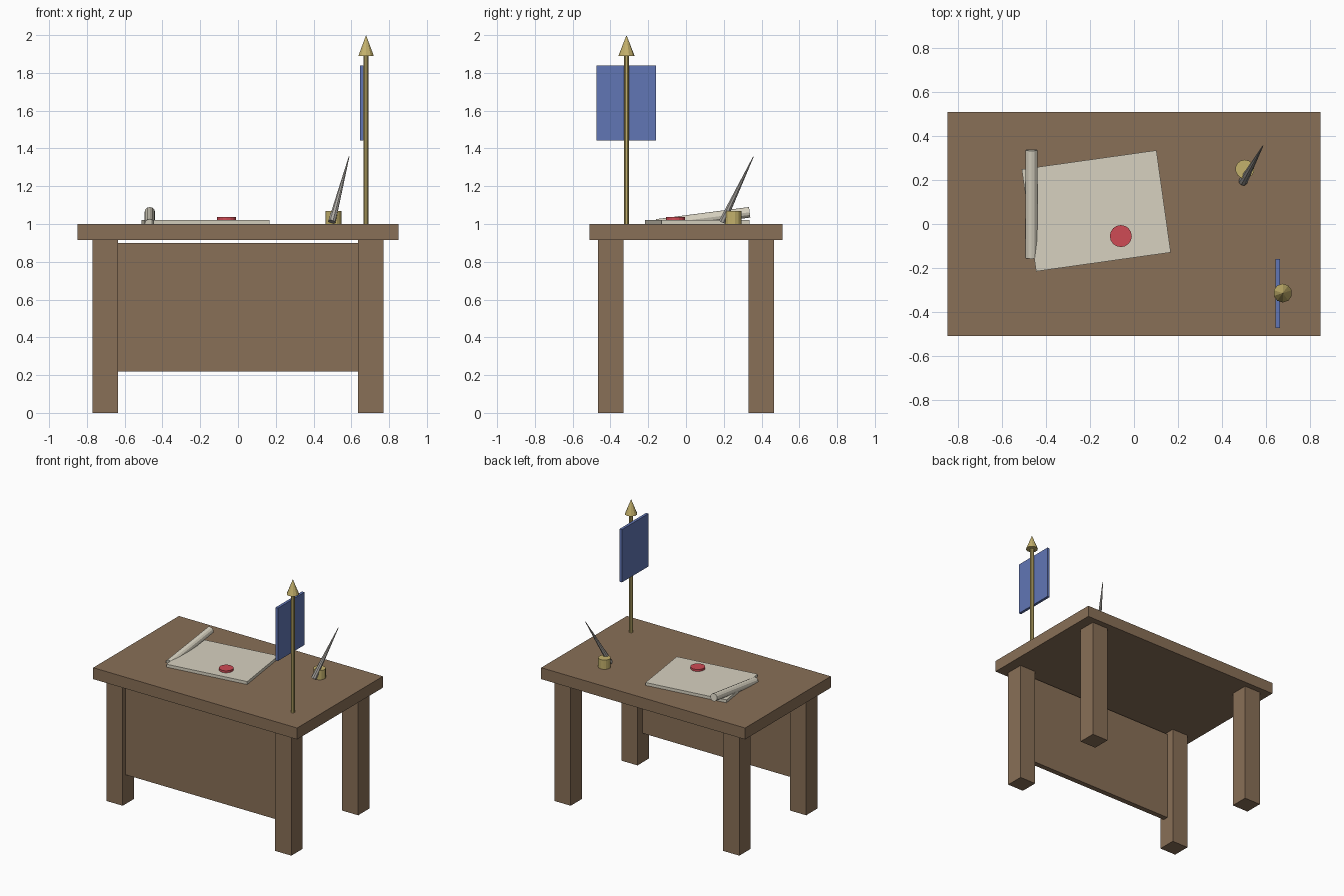
import bpy, math
from mathutils import Vector

if "Cube" in bpy.data.objects:
    bpy.data.objects.remove(bpy.data.objects["Cube"])


def material(name, rgb):
    m = bpy.data.materials.new(name)
    m.diffuse_color = (*rgb, 1)
    m.use_nodes = True
    m.node_tree.nodes["Principled BSDF"].inputs["Base Color"].default_value = m.diffuse_color
    return m


wood = material("wood", (0.25, 0.16, 0.095))
paper = material("paper", (0.68, 0.64, 0.53))
brass = material("brass", (0.55, 0.44, 0.15))
wax = material("wax", (0.62, 0.07, 0.09))
cloth = material("cloth", (0.12, 0.18, 0.46))
feather = material("feather", (0.42, 0.40, 0.37))


def finish(name, mat):
    ob = bpy.context.object
    ob.name = name
    ob.data.materials.append(mat)
    return ob


def box(name, center, size, mat, turn=0):
    bpy.ops.mesh.primitive_cube_add(size=1, location=center, rotation=(0, 0, turn))
    ob = finish(name, mat)
    ob.scale = size
    return ob


def rod(name, start, end, r1, r2, mat, sides):
    # straight or tapered round part between two points
    a, b = Vector(start), Vector(end)
    bpy.ops.mesh.primitive_cone_add(vertices=sides, radius1=r1, radius2=r2,
                                    depth=(b - a).length, location=(a + b) / 2)
    ob = finish(name, mat)
    ob.rotation_euler = (b - a).to_track_quat('Z', 'Y').to_euler()
    return ob


# table
box("tabletop", (0, 0, 0.957), (1.70, 1.02, 0.086), wood)
for sx, side in ((-1, "left"), (1, "right")):
    for sy, end in ((-1, "front"), (1, "back")):
        box(f"{end}_{side}_leg", (sx * 0.703, sy * 0.398, 0.457), (0.135, 0.135, 0.914), wood)
box("front_panel", (0, -0.41, 0.56), (1.28, 0.04, 0.68), wood)

# document, wax seal and rolled scroll leaning into the top
box("document", (-0.172, 0.06, 1.011), (0.62, 0.47, 0.022), paper, math.radians(8))
rod("wax_seal", (-0.06, -0.055, 1.015), (-0.06, -0.055, 1.037), 0.05, 0.05, wax, 16)
rod("scroll", (-0.467, -0.155, 0.998), (-0.467, 0.337, 1.062), 0.028, 0.028, paper, 12)

# inkpot and quill
rod("inkpot", (0.505, 0.25, 0.998), (0.505, 0.25, 1.07), 0.043, 0.043, brass, 14)
rod("quill", (0.497, 0.193, 1.012), (0.588, 0.357, 1.357), 0.02, 0.002, feather, 8)

# standard with pennant
rod("flag_pole", (0.678, -0.315, 0.998), (0.678, -0.315, 1.90), 0.0145, 0.0145, brass, 10)
rod("pole_finial", (0.678, -0.315, 1.89), (0.678, -0.315, 2.0), 0.043, 0, brass, 10)
box("flag", (0.655, -0.317, 1.641), (0.02, 0.315, 0.398), cloth)
